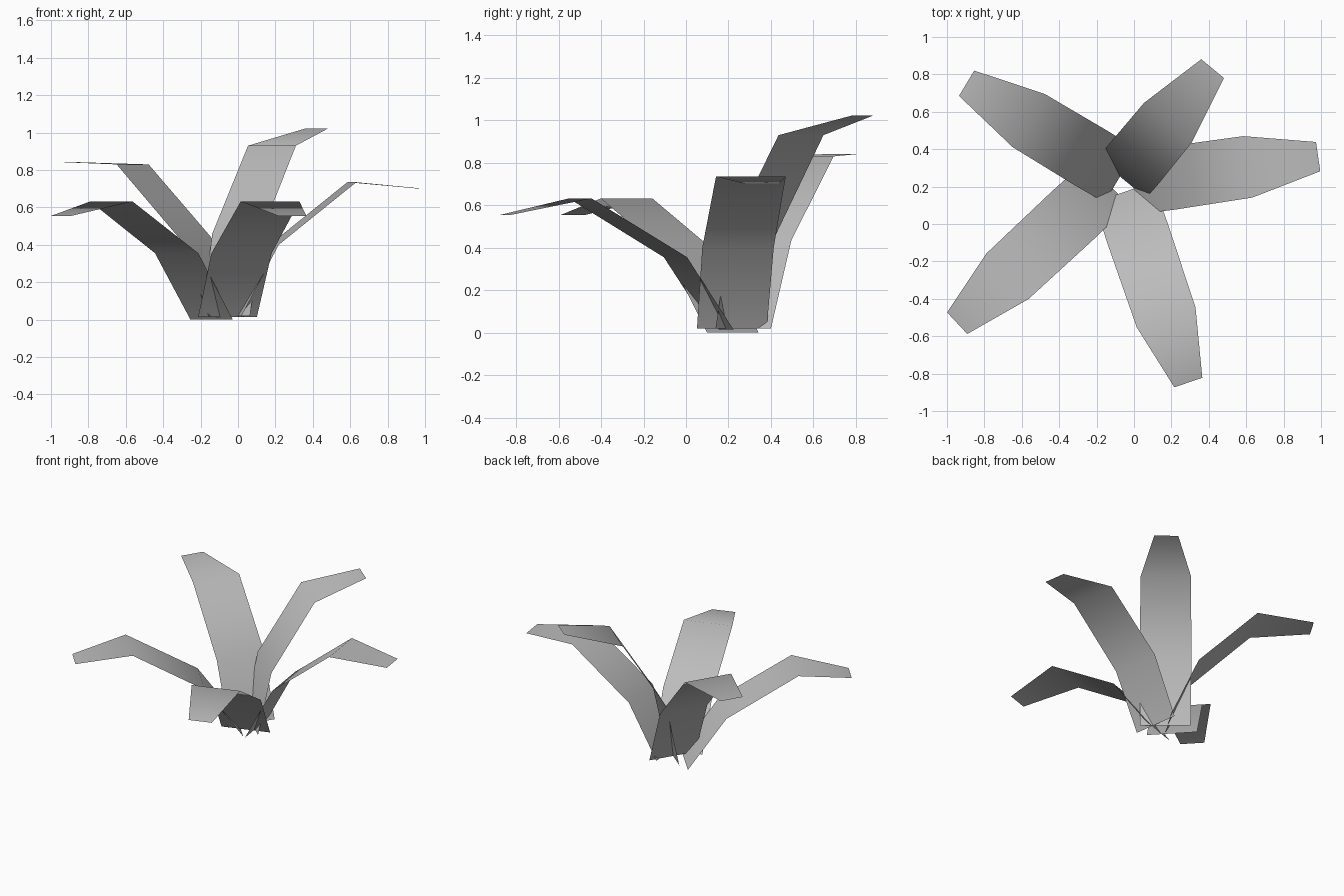
import bpy
import bmesh
from math import radians
from mathutils import Matrix, Vector

default_cube = bpy.data.objects.get("Cube")
if default_cube:
    bpy.data.objects.remove(default_cube, do_unlink=True)


def make_material(name, colour):
    material = bpy.data.materials.new(name)
    material.use_nodes = True
    material.diffuse_color = colour
    material.node_tree.nodes["Principled BSDF"].inputs["Base Color"].default_value = colour
    return material


leaf_grey = make_material("leaf_grey", (0.5, 0.5, 0.5, 1))

# Half widths shared by every leaf: root, knee, bend, tip
HALF_WIDTHS = (0.166, 0.17, 0.166, 0.079)


def make_leaf(name, root, heading, profile):
    """Build a folded strip; profile holds (reach, height) from root to tip."""
    mesh = bpy.data.meshes.new(name)
    bm = bmesh.new()
    turn = Matrix.Translation((root[0], root[1], 0)) @ Matrix.Rotation(radians(heading), 4, "Z")
    previous = None
    for (reach, height), half in zip(profile, HALF_WIDTHS):
        row = [bm.verts.new(turn @ Vector((reach, side * half, height))) for side in (-1, 1)]
        if previous:
            face = bm.faces.new((previous[0], row[0], row[1], previous[1]))
            face.smooth = True
        previous = row
    bm.to_mesh(mesh)
    bm.free()
    mesh.materials.append(leaf_grey)
    leaf = bpy.data.objects.new(name, mesh)
    bpy.context.scene.collection.objects.link(leaf)
    return leaf


# Five leaves fanned around a shared crown
make_leaf("back_left_leaf", (-0.064, 0.245), 50.4,
          [(0, 0.02), (0.09, 0.46), (0.385, 0.93), (0.76, 1.022)])
make_leaf("left_leaf", (-0.005, 0.216), 8.3,
          [(0, 0.02), (0.2, 0.4), (0.62, 0.735), (1, 0.7)])
make_leaf("back_right_leaf", (-0.072, 0.258), 149,
          [(0, 0.02), (0.18, 0.435), (0.573, 0.83), (0.96, 0.842)])
make_leaf("front_leaf", (-0.056, 0.17), -71.2,
          [(0, 0.015), (0.232, 0.355), (0.706, 0.632), (1.075, 0.555)])
make_leaf("front_right_leaf", (-0.141, 0.22), -137,
          [(0, 0), (0.255, 0.355), (0.733, 0.632), (1.1, 0.555)])
